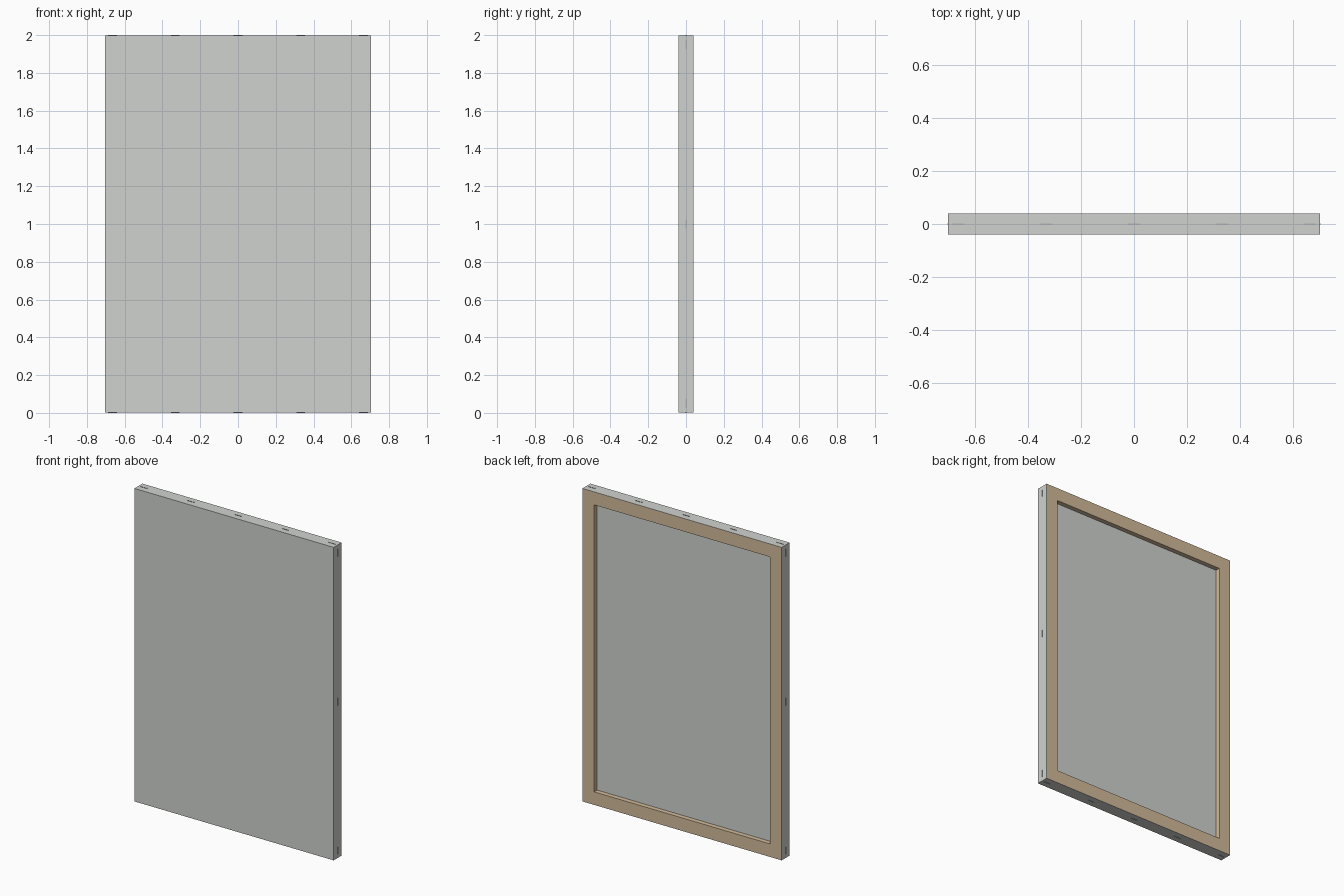
import bpy, bmesh
from mathutils import Matrix, Vector

if "Cube" in bpy.data.objects:
    bpy.data.objects.remove(bpy.data.objects["Cube"])

W, D, H = 1.41, 0.08, 2.0      # overall size
PROUD = 0.002                  # how far staples stand out
BORDER = 0.083                 # width of the wooden bars
RECESS = 0.03                  # depth of the opening at the back


def material(name, rgb):
    m = bpy.data.materials.new(name)
    m.diffuse_color = (*rgb, 1)
    m.use_nodes = True
    m.node_tree.nodes["Principled BSDF"].inputs["Base Color"].default_value = m.diffuse_color
    return m


canvas_mat = material("canvas grey", (0.63, 0.65, 0.62))
wood_mat = material("pale wood", (0.645, 0.497, 0.328))
metal_mat = material("staple metal", (0.45, 0.46, 0.48))


def add_box(bm, size, centre):
    m = Matrix.Translation(centre) @ Matrix.Diagonal((*size, 1))
    return bmesh.ops.create_cube(bm, size=1, matrix=m)


def finish(bm, name, mat):
    bmesh.ops.recalc_face_normals(bm, faces=bm.faces)
    mesh = bpy.data.meshes.new(name)
    bm.to_mesh(mesh)
    bm.free()
    mesh.materials.append(mat)
    obj = bpy.data.objects.new(name, mesh)
    bpy.context.collection.objects.link(obj)
    return obj


def back_face(bm):
    bm.faces.ensure_lookup_table()
    return max(bm.faces, key=lambda f: f.calc_center_median().y)


bw, bh = W - 2 * PROUD, H - 2 * PROUD

# Canvas: a shallow tray, the cloth wrapped round the edges, open at the back
bm = bmesh.new()
add_box(bm, (bw, D, bh), (0, 0, H / 2))
face = back_face(bm)
bmesh.ops.inset_region(bm, faces=[face], thickness=0.001, use_even_offset=True)
bmesh.ops.translate(bm, verts=face.verts, vec=(0, 0, 0))
floor = bmesh.ops.extrude_discrete_faces(bm, faces=[face])["faces"][0]
bmesh.ops.translate(bm, verts=floor.verts, vec=(0, -RECESS, 0))
finish(bm, "canvas", canvas_mat)

# Wooden stretcher frame: one ring swept round the opening
bm = bmesh.new()
rings = []
for inset, y in ((0.001, D / 2), (BORDER, D / 2),
                 (BORDER, D / 2 - RECESS), (0.001, D / 2 - RECESS)):
    x, z = bw / 2 - inset, bh / 2 - inset
    rings.append([bm.verts.new((sx * x, y, H / 2 + sz * z))
                  for sx, sz in ((-1, -1), (1, -1), (1, 1), (-1, 1))])
for i in range(4):
    a, b = rings[i], rings[(i + 1) % 4]
    for j in range(4):
        k = (j + 1) % 4
        bm.faces.new((a[j], a[k], b[k], b[j]))
finish(bm, "stretcher_frame", wood_mat)

# Staples: thin bars along the middle of all four edges
bm = bmesh.new()
LENGTH, THICK = 0.046, 0.003
for side in (-1, 1):
    for i in range(-2, 3):
        add_box(bm, (LENGTH, THICK, 2 * PROUD),
                Vector((i * 0.332, 0, H / 2 + side * bh / 2)))
    for z in (0.05, 1.0, 1.95):
        add_box(bm, (2 * PROUD, THICK, LENGTH), Vector((side * bw / 2, 0, z)))
finish(bm, "edge_staples", metal_mat)
